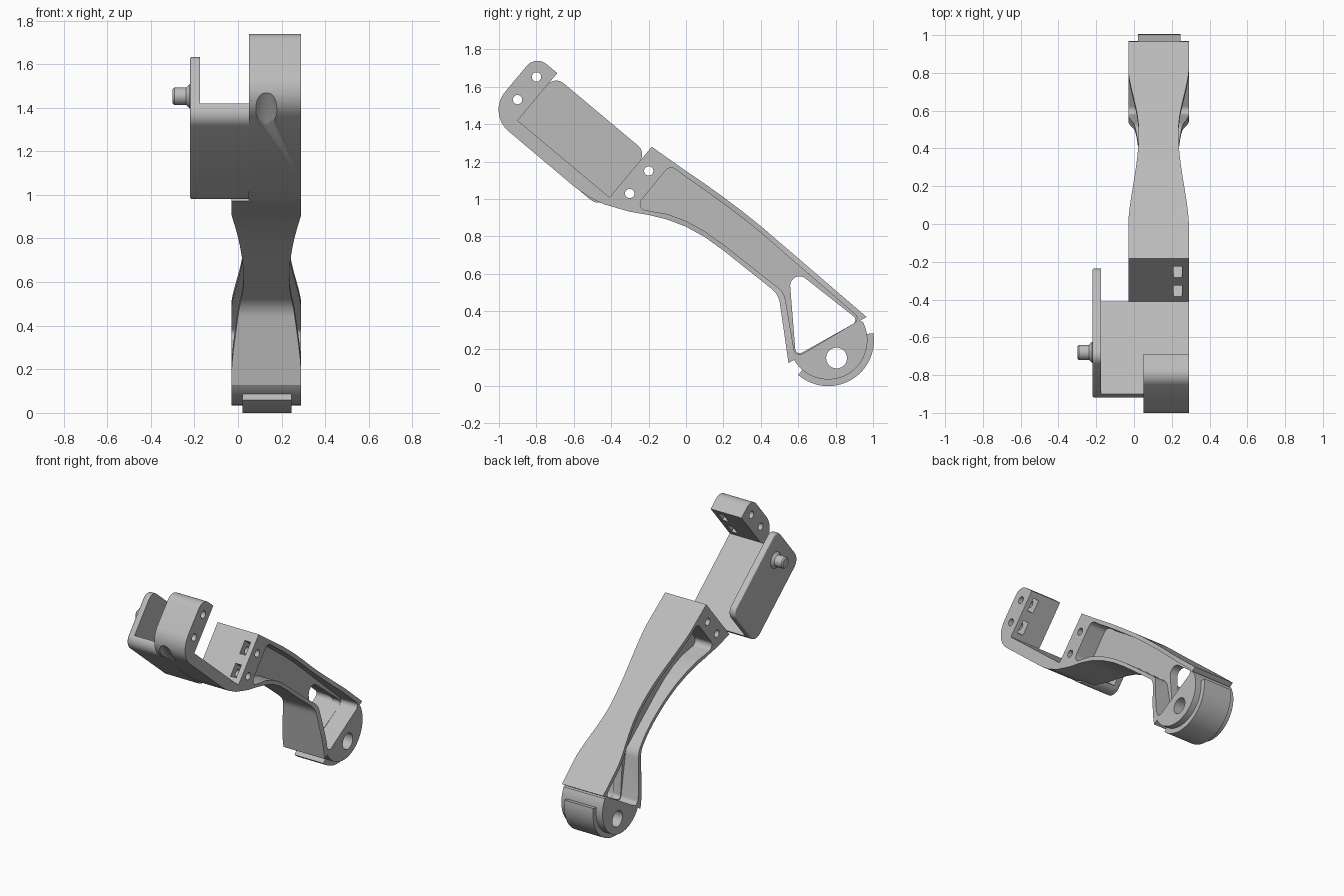
import bpy, bmesh, math
from mathutils import Vector, Matrix

cube = bpy.data.objects.get("Cube")
if cube:
    bpy.data.objects.remove(cube, do_unlink=True)

grey = bpy.data.materials.new("light grey plastic")
grey.use_nodes = True
grey.diffuse_color = (0.5, 0.5, 0.5, 1)
grey.node_tree.nodes["Principled BSDF"].inputs["Base Color"].default_value = (0.5, 0.5, 0.5, 1)

# Limb axis and its normal in the y-z plane
U, V = Vector((0.767, -0.642)), Vector((0.642, 0.767))
ORIGIN = Vector((-0.9, 1.42))
MID, HALF = 0.13, 0.16


def P(u, v, r=0):
    """Point in the bracket's own frame, with an optional corner radius."""
    p = ORIGIN + U * u + V * v
    return (p.x, p.y, r)


def rounded(points, steps=8):
    """Replace every corner that has a radius by an arc."""
    out = []
    for i, p in enumerate(points):
        c = Vector(p[:2])
        r = p[2] if len(p) > 2 else 0
        if r == 0:
            out.append(c)
            continue
        a = (Vector(points[i - 1][:2]) - c).normalized()
        b = (Vector(points[(i + 1) % len(points)][:2]) - c).normalized()
        half = a.angle(b) / 2
        centre = c + (a + b).normalized() * (r / math.sin(half))
        start = c + a * (r / math.tan(half)) - centre
        end = c + b * (r / math.tan(half)) - centre
        for k in range(steps + 1):
            out.append(centre + start.slerp(end, k / steps).normalized() * r)
    return out


def arc(cy, cz, r, a0, a1, n):
    angles = [math.radians(a0 + (a1 - a0) * k / n) for k in range(n + 1)]
    return [(cy + r * math.cos(a), cz + r * math.sin(a)) for a in angles]


def make(name, bm):
    bmesh.ops.recalc_face_normals(bm, faces=bm.faces)
    mesh = bpy.data.meshes.new(name)
    bm.to_mesh(mesh)
    bm.free()
    mesh.materials.append(grey)
    ob = bpy.data.objects.new(name, mesh)
    bpy.context.collection.objects.link(ob)
    return ob


def sweep(name, points, direction):
    bm = bmesh.new()
    face = bm.faces.new([bm.verts.new(p) for p in points])
    new = bmesh.ops.extrude_face_region(bm, geom=[face], use_keep_orig=True)["geom"]
    verts = [g for g in new if isinstance(g, bmesh.types.BMVert)]
    bmesh.ops.translate(bm, verts=verts, vec=direction)
    return make(name, bm)


def slab(name, outline, x0, x1):
    return sweep(name, [(x0, p[0], p[1]) for p in rounded(outline)], (x1 - x0, 0, 0))


def drill(y, z, r):
    return slab("drill", arc(y, z, r, 0, 345, 23), -0.5, 0.5)


def finish(ob, cutters=()):
    """Cut, bake the result, and smooth the gentle edges."""
    for c in cutters:
        m = ob.modifiers.new("cut", 'BOOLEAN')
        m.operation, m.solver, m.object = 'DIFFERENCE', 'EXACT', c
    dg = bpy.context.evaluated_depsgraph_get()
    mesh = bpy.data.meshes.new_from_object(ob.evaluated_get(dg))
    ob.modifiers.clear()
    ob.data = mesh
    for c in cutters:
        bpy.data.objects.remove(c, do_unlink=True)
    mesh.shade_smooth()
    mesh.set_sharp_from_angle(angle=math.radians(28))


def screw_cutters(u_hole, u_open, u_deep):
    """Two cross holes and the nut slots that open on the inner face."""
    cuts = []
    for v in (0.085, 0.243):
        y, z, _ = P(u_hole, v)
        rect = [P(u_open, v - 0.045), P(u_open, v + 0.045),
                P(u_deep, v + 0.045), P(u_deep, v - 0.045)]
        cuts += [drill(y, z, 0.025), slab("nut_slot", rect, 0.21, 0.255)]
    return cuts


# Leg link: outer wall with lips at the lower end and a round knuckle
leg_outline = [P(0.64, -0.048), (-0.3, 0.932), (-0.2, 0.915), (-0.1, 0.89), (0, 0.852),
               (0.1, 0.797), (0.2, 0.725), (0.495, 0.49, 0.12), (0.548, 0.123), (0.587, 0.145)]
leg_outline += arc(0.76, 0.245, 0.21, 211, 388, 36)
leg_outline += [(0.928, 0.347), (0.965, 0.37), (0.4, 0.855), (0.3, 0.935), (0.2, 1.01),
                (0.1, 1.082), (0, 1.15), P(0.64, 0.352)]
leg = slab("leg_link", leg_outline, MID - HALF, MID + HALF)

# Side pockets leaving a thin central web
pocket = [(-0.085, 1.182, 0.04), (0, 1.117), (0.1, 1.048), (0.2, 0.975), (0.3, 0.9), (0.4, 0.82),
          (0.935, 0.357, 0.03), (0.585, 0.15, 0.03), (0.525, 0.5, 0.1), (0.2, 0.757),
          (0.1, 0.828), (0, 0.883), (-0.1, 0.92), (-0.275, 0.95, 0.035)]
leg_cuts = [slab("pocket_cut", pocket, MID + 0.03, 0.5),
            slab("pocket_cut", pocket, -0.3, MID - 0.03)]

# Triangular window and axle hole
window = [(0.548, 0.647, 0.05), (0.925, 0.35, 0.025), (0.587, 0.16, 0.025)]
leg_cuts += [slab("window_cut", window, -0.5, 0.5), drill(0.805, 0.15, 0.056)]

# Waist: curved cutters on both sides, swept across the limb
S0, S_WAIST, S1 = -0.755, -0.13, 0.315


def half_width(s):
    t = (s - S0) / (S_WAIST - S0) if s < S_WAIST else (S1 - s) / (S1 - S_WAIST)
    return HALF + 0.001 - 0.056 * max(0.0, math.sin(t * math.pi / 2)) ** 1.6


for side in (1, -1):
    line = [S0 + (S1 - S0) * k / 32 for k in range(33)]
    curve = [(s, half_width(s)) for s in line] + [(S1, 0.5), (S0, 0.5)]
    pts = [(MID + side * w, U.x * s, U.y * s) for s, w in curve]
    leg_cuts.append(sweep("waist_cut", pts, (0, V.x * 2, V.y * 2)))
leg_cuts += screw_cutters(0.71, 0.62, 0.745)
finish(leg, leg_cuts)

# Motor bracket: floor and upstanding end block
bracket = slab("bracket_end", [P(0, 0), P(0, 0.33), P(-0.15, 0.33, 0.075), P(-0.15, -0.075, 0.15),
                               P(0.46, -0.077), P(0.55, -0.07), P(0.64, -0.048), P(0.64, 0)],
               0.05, MID + HALF)
bm = bmesh.new()
chord = Vector((0, -0.225, 0.35))
bmesh.ops.create_uvsphere(bm, u_segments=32, v_segments=20, radius=1)
bmesh.ops.transform(bm, verts=bm.verts, matrix=Matrix.Translation((MID, -0.965, 1.365))
                    @ chord.to_track_quat('Z', 'Y').to_matrix().to_4x4()
                    @ Matrix.Diagonal((0.05, 0.03, 0.2, 1)))
finish(bracket, [make("cable_groove", bm)] + screw_cutters(-0.072, 0.02, -0.109))

# Floor strip reaching across to the side plate
finish(slab("bracket_floor", [P(0, 0), P(0, -0.075, 0.07), P(0.64, -0.075, 0.07), P(0.64, 0)],
            -0.18, 0.05))

# Rounded side plate with softened outer rim
plate = slab("side_plate", [P(0, 0.31, 0.06), P(0, -0.075, 0.07),
                            P(0.64, -0.075, 0.07), P(0.64, 0.31, 0.06)], -0.22, -0.175)
bm = bmesh.new()
bm.from_mesh(plate.data)
rim = [e for e in bm.edges if all(v.co.x < -0.21 for v in e.verts)]
bmesh.ops.bevel(bm, geom=rim, offset=0.01, segments=3, profile=0.5, affect='EDGES')
bm.to_mesh(plate.data)
bm.free()
finish(plate)

# Pivot pin: stacked rings from flared base to chamfered tip
bm = bmesh.new()
rings = [(-0.2, 0.056), (-0.222, 0.056), (-0.238, 0.04), (-0.292, 0.04), (-0.3, 0.032)]
for (xa, ra), (xb, rb) in zip(rings, rings[1:]):
    bmesh.ops.create_cone(bm, cap_ends=False, segments=32, radius1=ra, radius2=rb, depth=xa - xb,
                          matrix=Matrix.Translation(((xa + xb) / 2, -0.68, 1.453))
                          @ Matrix.Rotation(-math.pi / 2, 4, 'Y'))
bmesh.ops.remove_doubles(bm, verts=bm.verts, dist=0.0005)
bmesh.ops.holes_fill(bm, edges=[e for e in bm.edges if e.is_boundary], sides=0)
finish(make("pivot_pin", bm))

# Curved foot pad wrapped around the knuckle
pad = arc(0.76, 0.245, 0.245, 229, 369, 36) + arc(0.76, 0.245, 0.2, 369, 229, 36)
finish(slab("foot_pad", pad, 0.02, 0.245))
